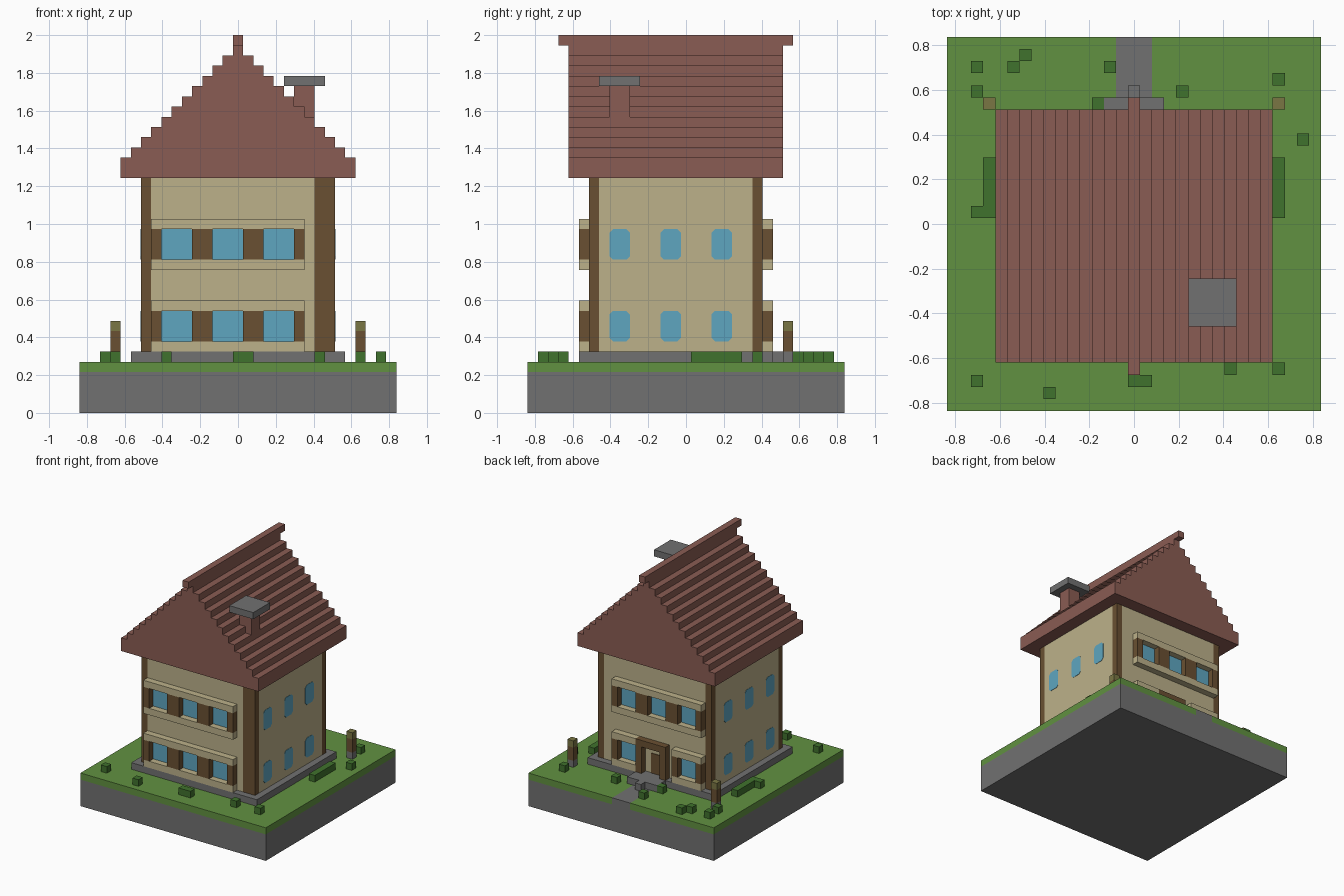
import bpy, bmesh

if "Cube" in bpy.data.objects:
    bpy.data.objects.remove(bpy.data.objects["Cube"], do_unlink=True)

U = 2 / 37  # edge of one block; all sizes below are in blocks


def material(name, r, g, b):
    def lin(c):
        c /= 255
        return c / 12.92 if c < 0.04 else ((c + 0.055) / 1.055) ** 2.4
    colour = (lin(r), lin(g), lin(b), 1)
    m = bpy.data.materials.new(name)
    m.use_nodes = True
    m.diffuse_color = colour
    bsdf = m.node_tree.nodes["Principled BSDF"]
    bsdf.inputs["Base Color"].default_value = colour
    bsdf.inputs["Roughness"].default_value = 0.9
    return m


STONE = material("stone grey", 113, 113, 113)
GRASS = material("grass green", 97, 145, 65)
BUSH = material("bush green", 64, 114, 45)
WALL = material("plaster beige", 188, 177, 138)
WOOD = material("wood brown", 106, 80, 50)
GLASS = material("window blue", 94, 166, 192)
ROOF = material("roof red", 138, 92, 83)
LAMP = material("lamp olive", 122, 118, 68)


def finish(name, bm, mat):
    bmesh.ops.recalc_face_normals(bm, faces=bm.faces)
    mesh = bpy.data.meshes.new(name)
    bm.to_mesh(mesh)
    bm.free()
    mesh.materials.append(mat)
    ob = bpy.data.objects.new(name, mesh)
    bpy.context.collection.objects.link(ob)
    return ob


def add_box(bm, x, y, z):
    verts = bmesh.ops.create_cube(bm, size=1)["verts"]
    for v in verts:
        for i, (lo, hi) in enumerate((x, y, z)):
            v.co[i] = (hi if v.co[i] > 0 else lo) * U


def boxes(name, mat, *parts):
    bm = bmesh.new()
    for p in parts:
        add_box(bm, *p)
    return finish(name, bm, mat)


def pane(name, x, y, z, axis, cut):
    """Thin glass plate with corners cut off around the given axis."""
    bm = bmesh.new()
    add_box(bm, x, y, z)
    edges = [e for e in bm.edges
             if abs(e.verts[0].co[axis] - e.verts[1].co[axis]) > 1e-5]
    bmesh.ops.bevel(bm, geom=edges, offset=cut * U, segments=1, affect='EDGES')
    return finish(name, bm, GLASS)


def block(x, y):
    return (x - .5, x + .5), (y - .5, y + .5)


# Ground: stone slab, lawn split around the path
slab = (-15.5, 15.5)
boxes("ground_slab", STONE, (slab, slab, (0, 4)))
boxes("lawn", GRASS,
      (slab, (-15.5, 9.5), (4, 5)),
      ((-15.5, -1.5), (9.5, 15.5), (4, 5)),
      ((1.5, 15.5), (9.5, 15.5), (4, 5)))
boxes("path", STONE, ((-1.5, 1.5), (9.5, 15.5), (4, 5)))
boxes("foundation", STONE, ((-10.5, 10.5), (-10.5, 8.5), (5, 6)))
boxes("door_step", STONE,
      ((-2.5, 2.5), (8.5, 10.5), (5, 6)),
      ((-.5, .5), (10.5, 11.5), (5, 6)))

# Walls and corner posts
H = (6, 23)
boxes("walls", WALL,
      ((-9.5, 9.5), (-8.5, 6.5), H),
      ((-8.5, 7.5), (-9.5, -8.5), H),
      ((-8.5, 8.5), (6.5, 7.5), H))
boxes("corner_posts", WOOD,
      ((-9.5, -8.5), (-9.5, -8.5), H),
      ((7.5, 9.5), (-9.5, -8.5), H),
      ((-9.5, -8.5), (6.5, 7.5), H),
      ((8.5, 9.5), (6.5, 7.5), H))


# Bays: sill and lintel with shutters between the set-back windows
def bay(name, y, z, span, shutters, windows):
    boxes(name + "_sill_and_lintel", WALL,
          (span, y, (z, z + 1)), (span, y, (z + 4, z + 5)))
    boxes(name + "_shutters", WOOD, *[(s, y, (z + 1, z + 4)) for s in shutters])
    plate = (-9.55, -9.4) if y[0] < 0 else (7.4, 7.55)
    for w in windows:
        pane(name + "_window", w, plate, (z + 1, z + 4), 1, .1)


front, back = (-10.5, -9.5), (7.5, 8.5)
full = (-8.5, 6.5)
shutters = [(-8.5, -7.5), (-4.5, -2.5), (.5, 2.5), (5.5, 6.5)]
windows = [(-7.5, -4.5), (-2.5, .5), (2.5, 5.5)]
bay("front_lower_bay", front, 6, full, shutters, windows)
bay("front_upper_bay", front, 14, full, shutters, windows)
bay("back_upper_bay", back, 14, full, shutters, windows)
bay("back_lower_right_bay", back, 6, (-8.5, -3.5),
    [(-8.5, -7.5), (-4.5, -3.5)], windows[:1])
bay("back_lower_left_bay", back, 6, (2.5, 6.5), [(5.5, 6.5)], windows[2:])

# Door and its wooden surround
boxes("door_surround", WOOD,
      ((-2.5, 2.5), back, (10, 11)),
      ((1.5, 2.5), back, (6, 10)),
      ((-2.5, -1.5), back, (6, 10)))
boxes("door", WOOD, ((-1.5, .5), (7.4, 7.6), (6, 9)))

# Side windows
for side in (-1, 1):
    x = tuple(sorted((side * 9.4, side * 9.54)))
    for z in (7, 15):
        for y in (-7.5, -2.5, 2.5):
            pane("side_window", x, (y, y + 2), (z, z + 3), 0, .35)

# Stepped roof: mirrored stair profile extruded along the house
half = [(11.5, 23), (11.5, 25)]
for i in range(10):
    half += [(10.5 - i, 25 + i), (10.5 - i, 26 + i)]
half += [(.5, 35), (.5, 36)]
profile = half + [(-x, z) for x, z in reversed(half)]
bm = bmesh.new()
face = bm.faces.new([bm.verts.new((x * U, -11.5 * U, z * U)) for x, z in profile])
ext = bmesh.ops.extrude_face_region(bm, geom=[face])
for v in ext["geom"]:
    if isinstance(v, bmesh.types.BMVert):
        v.co.y = 9.5 * U
finish("roof", bm, ROOF)
boxes("roof_ridge", ROOF, ((-.5, .5), (-12.5, 10.5), (36, 37)))

# Chimney
boxes("chimney", ROOF, ((5.5, 7.5), (-7.5, -5.5), (27.5, 32)))
boxes("chimney_cap", STONE, ((4.5, 8.5), (-8.5, -4.5), (32, 33)))

# Garden posts with lamps
for x in (-12, 12):
    bx, by = block(x, 10)
    boxes("lamp_foot", STONE, (bx, by, (5, 6)))
    boxes("lamp_post", WOOD, (bx, by, (6, 8)))
    boxes("lamp_head", LAMP, (bx, by, (8, 9)))

# Bushes and hedges
spots = [(-13, 13), (-10, 13), (-9, 14), (-13, 11), (-2, 13), (-3, 10),
         (4, 11), (12, 12), (14, 7), (-13, -13), (-7, -14), (0, -13),
         (1, -13), (8, -12), (12, -12), (-13, 1)]
boxes("bushes", BUSH, *[(*block(x, y), (5, 6)) for x, y in spots])
for x in (-12, 12):
    boxes("hedge", BUSH, (block(x, 0)[0], (.5, 5.5), (5, 6)))
